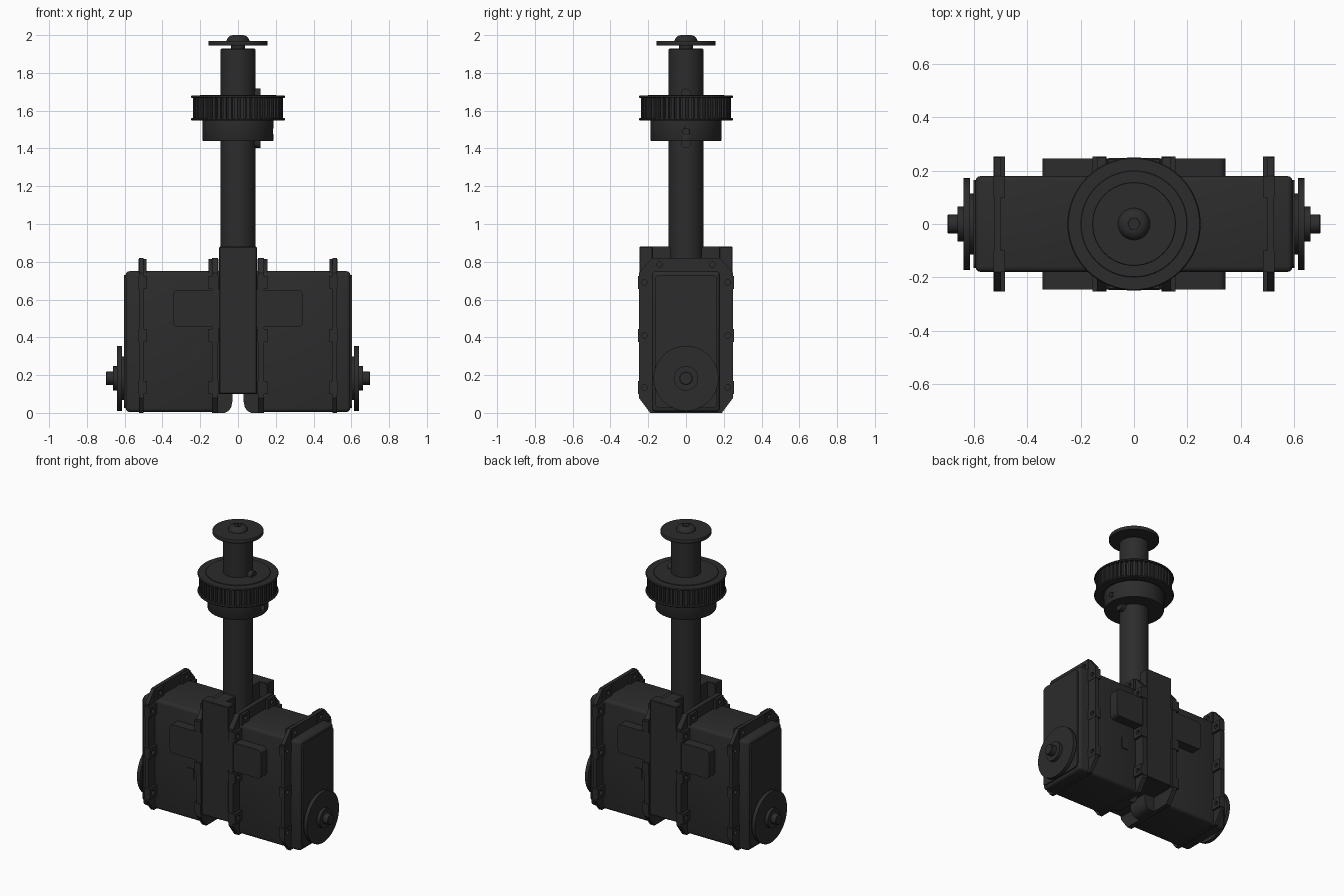
import bpy, bmesh, math
from mathutils import Vector

if "Cube" in bpy.data.objects:
    bpy.data.objects.remove(bpy.data.objects["Cube"])

DARK = bpy.data.materials.new("dark_grey")
DARK.diffuse_color = (0.025, 0.025, 0.025, 1)
DARK.use_nodes = True
DARK.node_tree.nodes["Principled BSDF"].inputs["Base Color"].default_value = DARK.diffuse_color
AXIS = {'x': lambda u, v, w: (w, u, v),
        'y': lambda u, v, w: (u, w, v),
        'z': lambda u, v, w: (u, v, w)}


def finish(name, bm, turn=1, angle=35):
    """Make an object from bm; turn=-1 spins it half a turn about z."""
    bmesh.ops.remove_doubles(bm, verts=bm.verts, dist=1e-5)
    for v in bm.verts:
        v.co.x *= turn
        v.co.y *= turn
    bmesh.ops.recalc_face_normals(bm, faces=bm.faces)
    me = bpy.data.meshes.new(name)
    bm.to_mesh(me)
    bm.free()
    me.shade_smooth()
    me.set_sharp_from_angle(angle=math.radians(angle))
    me.materials.append(DARK)
    ob = bpy.data.objects.new(name, me)
    bpy.context.collection.objects.link(ob)
    return ob


def prism(name, pts, axis, a, b, bevel=0, turn=1, seg=2):
    """Extrude a 2D outline from a to b along an axis."""
    bm = bmesh.new()
    put = AXIS[axis]
    lo = [bm.verts.new(put(u, v, a)) for u, v in pts]
    hi = [bm.verts.new(put(u, v, b)) for u, v in pts]
    bm.faces.new(lo)
    bm.faces.new(hi)
    for i in range(len(pts)):
        j = (i + 1) % len(pts)
        bm.faces.new((lo[i], lo[j], hi[j], hi[i]))
    if bevel:
        bmesh.ops.recalc_face_normals(bm, faces=bm.faces)
        bmesh.ops.bevel(bm, geom=bm.edges[:], offset=bevel, segments=seg,
                        profile=0.5, affect='EDGES')
    return finish(name, bm, turn)


def rect(u0, u1, v0, v1):
    return [(u0, v0), (u1, v0), (u1, v1), (u0, v1)]


def circle(u, v, r, n=16):
    return [(u + r * math.cos(2 * math.pi * i / n),
             v + r * math.sin(2 * math.pi * i / n)) for i in range(n)]


def round_rect(u0, u1, v0, v1, r):
    pts = []
    for k, (u, v) in enumerate([(u1 - r, v1 - r), (u0 + r, v1 - r),
                                (u0 + r, v0 + r), (u1 - r, v0 + r)]):
        for i in range(5):
            t = math.pi / 2 * (k + i / 4)
            pts.append((u + r * math.cos(t), v + r * math.sin(t)))
    return pts


def holed_plate(name, outline, holes, a, b, turn):
    """Plate in the y-z plane, from x=a to x=b, with holes through it."""
    cu = bpy.data.curves.new(name, 'CURVE')
    cu.dimensions, cu.fill_mode, cu.extrude = '2D', 'BOTH', (b - a) / 2
    for loop in [outline] + [circle(y, z, 0.015) for y, z in holes]:
        sp = cu.splines.new('POLY')
        sp.points.add(len(loop) - 1)
        for p, (u, v) in zip(sp.points, loop):
            p.co = (u, v, 0, 1)
        sp.use_cyclic_u = True
    tmp = bpy.data.objects.new("tmp", cu)
    bpy.context.collection.objects.link(tmp)
    bpy.context.view_layer.update()
    me = bpy.data.meshes.new_from_object(
        tmp.evaluated_get(bpy.context.evaluated_depsgraph_get()))
    bm = bmesh.new()
    bm.from_mesh(me)
    bpy.data.objects.remove(tmp)
    for v in bm.verts:
        v.co = Vector((v.co.z + (a + b) / 2, v.co.x, v.co.y))
    return finish(name, bm, turn)


def lathe(name, prof, axis='z', cu=0, cv=0, turn=1, n=64):
    """Turn a (radius, height) profile round an axis through (cu, cv)."""
    bm = bmesh.new()
    put = AXIS[axis]
    rings = [[bm.verts.new(put(u, v, h)) for u, v in circle(cu, cv, r, n)]
             for r, h in [(1e-4, prof[0][1])] + prof + [(1e-4, prof[-1][1])]]
    for A, B in zip(rings, rings[1:]):
        for i in range(n):
            j = (i + 1) % n
            bm.faces.new((A[i], A[j], B[j], B[i]))
    bm.faces.new(rings[0])
    bm.faces.new(rings[-1])
    return finish(name, bm, turn)


def cut(ob, cutter):
    """Subtract the cutter and throw it away."""
    m = ob.modifiers.new("cut", 'BOOLEAN')
    m.operation, m.object, m.solver = 'DIFFERENCE', cutter, 'EXACT'
    bpy.context.view_layer.update()
    me = bpy.data.meshes.new_from_object(
        ob.evaluated_get(bpy.context.evaluated_depsgraph_get()))
    ob.modifiers.clear()
    ob.data = me
    bpy.data.objects.remove(cutter)


# Two motors, back to back
half = [(0.19, 0.0), (0.25, 0.08), (0.25, 0.74), (0.18, 0.82)]
flange = half + [(-y, z) for y, z in reversed(half)]
side_holes = [(sy * 0.22, z) for sy in (1, -1) for z in (0.135, 0.41, 0.69)]
top_holes = [(0.14, 0.785), (-0.14, 0.785)]
for s, side in ((1, "right"), (-1, "left")):
    prism(f"{side}_motor_body", rect(-0.18, 0.18, 0.005, 0.75), 'x', 0.11, 0.595,
          bevel=0.02, turn=s, seg=3)
    prism(f"{side}_motor_end_panel", round_rect(-0.165, 0.165, 0.025, 0.73, 0.025),
          'x', 0.58, 0.603, turn=s)
    # Flanges with thicker ears at the bolt holes
    for tag, a, b, ea, eb in (("outer", 0.50, 0.525, 0.485, 0.527),
                              ("inner", 0.105, 0.138, 0.103, 0.155)):
        holed_plate(f"{side}_{tag}_flange", flange, side_holes + top_holes, a, b, s)
        for k, (y, z) in enumerate(side_holes):
            y0, y1 = sorted((math.copysign(0.17, y), math.copysign(0.254, y)))
            holed_plate(f"{side}_{tag}_ear_{k}", rect(y0, y1, z - 0.035, z + 0.035),
                        [(y, z)], ea, eb, s)
        for k, (y, z) in enumerate(top_holes):
            holed_plate(f"{side}_{tag}_top_ear_{k}",
                        rect(y - 0.04, y + 0.04, 0.74, 0.815), [(y, z)], ea, eb, s)
    # Output disc and shaft
    lathe(f"{side}_output_disc",
          [(0.115, 0.59), (0.115, 0.615), (0.172, 0.615), (0.172, 0.64),
           (0.065, 0.64), (0.065, 0.662), (0.035, 0.662), (0.035, 0.697),
           (0.032, 0.70)], 'x', 0, 0.183, s, 48)
    # Small label window and cable plug
    prism(f"{side}_side_window", rect(0.205, 0.252, 0.28, 0.355), 'y', 0.17, 0.186, turn=s)
    prism(f"{side}_cable_plug",
          [(0.13, 0.0), (0.07, 0.0), (0.05, 0.01), (0.036, 0.03), (0.03, 0.06),
           (0.03, 0.105), (0.13, 0.105)], 'y', -0.07, 0.07, turn=s)

# Bracket: front and back crosses joined by a notched web
for s, side in ((-1, "front"), (1, "back")):
    y0, y1 = sorted((s * 0.175, s * 0.247))
    prism(f"{side}_bracket_post", rect(-0.1, 0.1, 0.10, 0.88), 'y', y0, y1, 0.004, seg=1)
    prism(f"{side}_bracket_arms", round_rect(-0.343, 0.343, 0.455, 0.65, 0.025),
          'y', s * 0.17, s * 0.245)
    prism(f"{side}_bracket_collar", rect(-0.125, 0.125, 0.44, 0.665), 'y', s * 0.17, s * 0.243)
web = [(-0.2, 0.10), (0.2, 0.10), (0.2, 0.88), (0.09, 0.88), (0.06, 0.82),
       (-0.06, 0.82), (-0.09, 0.88), (-0.2, 0.88)]
prism("bracket_web", web, 'x', -0.04, 0.04)
prism("bracket_core", rect(-0.11, 0.11, -0.2, 0.2), 'z', 0.10, 0.75)

# Main shaft with key
lathe("main_shaft", [(0.092, 0.74), (0.092, 1.923), (0.085, 1.93), (0.036, 1.93), (0.036, 1.95)])
key = [(0.027 * math.cos(t), z + 0.027 * math.sin(t))
       for z, start in ((1.69, 0), (1.43, math.pi))
       for t in (start + math.pi * i / 8 for i in range(9))]
prism("shaft_key", key, 'x', 0.06, 0.12)

# Toothed pulley
teeth = []
N = 48
for i in range(N):
    for f, r in ((0, 0.222), (0.35, 0.222), (0.42, 0.239), (0.93, 0.239)):
        t = 2 * math.pi * (i + f) / N
        teeth.append((r * math.cos(t), r * math.sin(t)))
prism("pulley_teeth", teeth, 'z', 1.555, 1.672)
for name, za, zb in (("lower", 1.549, 1.561), ("upper", 1.679, 1.667)):
    lathe(f"pulley_{name}_rim", [(0.20, (za + zb) / 2), (0.20, za), (0.246, za), (0.25, za * 0.5 + zb * 0.5),
                                 (0.246, zb), (0.22, zb)])
lathe("pulley_top_face", [(0.2, 1.66), (0.2, 1.682), (0.198, 1.684)])
hub = lathe("pulley_hub", [(0.185, 1.44), (0.187, 1.443), (0.187, 1.54), (0.187, 1.555)])
cut(hub, lathe("screw_cutter", [(0.017, 0.15), (0.017, 0.22)], 'x', 0, 1.49, n=16))

# End washer and domed bolt with hex socket
lathe("end_washer", [(0.155, 1.945), (0.157, 1.948), (0.157, 1.966), (0.155, 1.969)])
bolt = lathe("end_bolt", [(0.06, 1.965), (0.06, 1.973), (0.055, 1.984), (0.046, 1.993),
                          (0.036, 1.998), (0.026, 2.0)], n=40)
cut(bolt, prism("socket_cutter", circle(0, 0, 0.023, 6), 'z', 1.98, 2.02))
